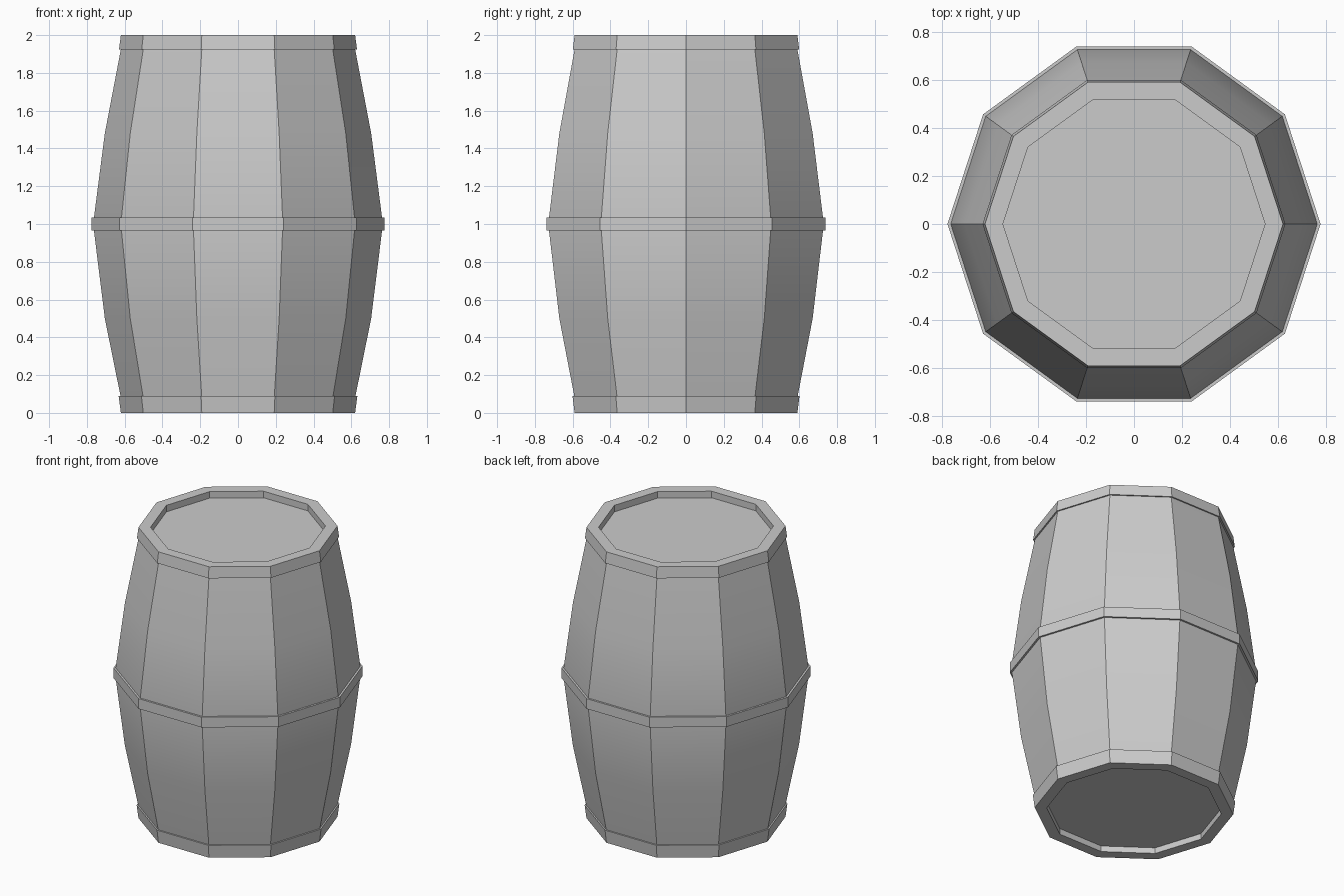
import bpy, bmesh
from math import cos, sin, pi, radians

if "Cube" in bpy.data.objects:
    bpy.data.objects.remove(bpy.data.objects["Cube"])

SIDES = 10


def lathe(name, profile, closed=False):
    """Spin a (radius, z) profile into a ten-sided solid; open ends are capped."""
    bm = bmesh.new()
    rings = [[bm.verts.new((r * cos(2 * pi * i / SIDES), r * sin(2 * pi * i / SIDES), z))
              for i in range(SIDES)] for r, z in profile]
    pairs = list(zip(rings, rings[1:]))
    if closed:
        pairs.append((rings[-1], rings[0]))
    else:
        bm.faces.new(rings[0])
        bm.faces.new(rings[-1])
    for a, b in pairs:
        for i in range(SIDES):
            j = (i + 1) % SIDES
            bm.faces.new((a[i], a[j], b[j], b[i]))
    bmesh.ops.recalc_face_normals(bm, faces=bm.faces)
    mesh = bpy.data.meshes.new(name)
    bm.to_mesh(mesh)
    bm.free()
    obj = bpy.data.objects.new(name, mesh)
    bpy.context.collection.objects.link(obj)
    # Smooth along the bulge, crisp between staves
    bpy.ops.object.select_all(action='DESELECT')
    obj.select_set(True)
    bpy.context.view_layer.objects.active = obj
    bpy.ops.object.shade_smooth_by_angle(angle=radians(20))
    return obj


# Bulging staves with a recessed head at each end
lathe("barrel_body", [
    (0.545, 0.04), (0.545, 0.0), (0.605, 0.0), (0.622, 0.09), (0.705, 0.5),
    (0.767, 1.0),
    (0.705, 1.48), (0.62, 1.925), (0.605, 2.0), (0.545, 2.0), (0.545, 1.955)])

# Hoops at the foot, the belly and the rim
lathe("bottom_hoop", [(0.605, 0.0), (0.62, 0.0), (0.632, 0.09), (0.622, 0.09)], True)
lathe("middle_hoop", [(0.755, 0.965), (0.776, 0.965), (0.776, 1.035), (0.755, 1.035)], True)
lathe("top_hoop", [(0.62, 1.925), (0.63, 1.925), (0.62, 2.0), (0.605, 2.0)], True)
